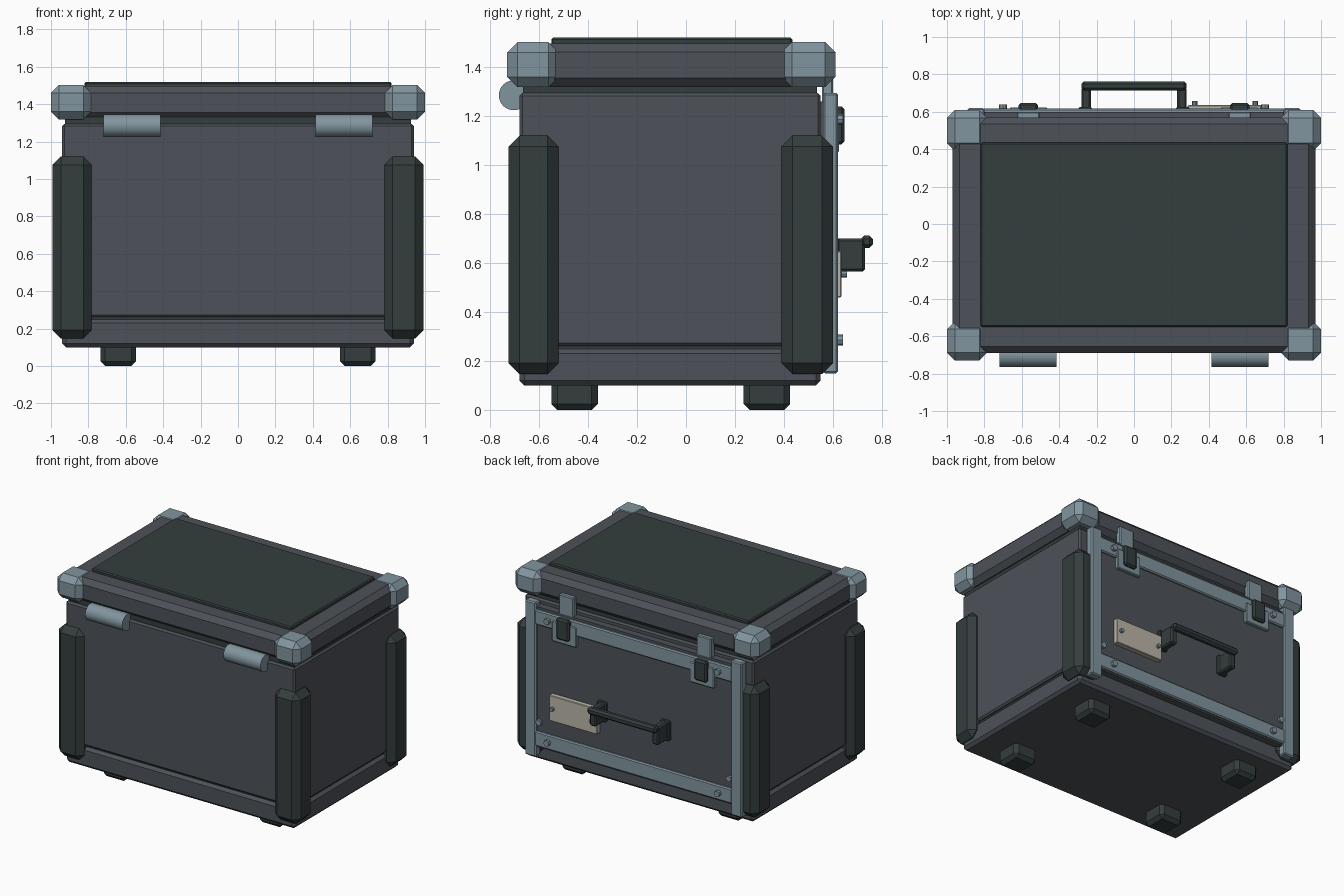
import bpy, bmesh, math
from mathutils import Matrix, Vector

if "Cube" in bpy.data.objects:
    bpy.data.objects.remove(bpy.data.objects["Cube"])


def mat(name, col):
    m = bpy.data.materials.new(name)
    m.diffuse_color = (*col, 1)
    m.use_nodes = True
    m.node_tree.nodes["Principled BSDF"].inputs["Base Color"].default_value = m.diffuse_color
    return m


SLATE = mat("slate_shell", (0.075, 0.085, 0.1))
DARK = mat("dark_rubber", (0.035, 0.047, 0.047))
STEEL = mat("blue_steel", (0.22, 0.3, 0.345))
CREAM = mat("cream_plate", (0.5, 0.47, 0.4))


def finish(name, bm, m):
    me = bpy.data.meshes.new(name)
    bm.to_mesh(me)
    bm.free()
    me.materials.append(m)
    ob = bpy.data.objects.new(name, me)
    bpy.context.collection.objects.link(ob)
    return ob


def box(name, x, y, z, m, bevel=0.0):
    """Chamfered box from (min, max) ranges."""
    bm = bmesh.new()
    lo, hi = Vector((x[0], y[0], z[0])), Vector((x[1], y[1], z[1]))
    bmesh.ops.create_cube(bm, size=1, matrix=Matrix.Translation((lo + hi) / 2)
                          @ Matrix.Diagonal((*(hi - lo), 1)))
    if bevel:
        bmesh.ops.bevel(bm, geom=bm.edges[:], offset=bevel, segments=1,
                        profile=0.5, affect='EDGES')
    return finish(name, bm, m)


def rod(name, centre, r, length, axis, m, sides):
    bm = bmesh.new()
    rot = Vector((0, 0, 1)).rotation_difference(Vector(axis)).to_matrix().to_4x4()
    bmesh.ops.create_cone(bm, cap_ends=True, segments=sides, radius1=r, radius2=r,
                          depth=length, matrix=Matrix.Translation(centre) @ rot)
    if sides > 12:
        for f in bm.faces:
            f.smooth = len(f.verts) == 4
        for e in bm.edges:
            e.smooth = all(f.smooth for f in e.link_faces)
    return finish(name, bm, m)


def span(s, a, b):
    """Range a..b mirrored to side s."""
    return (a, b) if s > 0 else (-b, -a)


# main shell: base tray, seam, walls, neck and lid
box("base_tray", (-.94, .94), (-.68, .55), (.10, .25), SLATE, .02)
box("base_seam", (-.92, .92), (-.66, .53), (.22, .30), DARK)
box("case_walls", (-.94, .94), (-.68, .55), (.262, 1.295), SLATE, .012)
box("lid_neck", (-.925, .925), (-.665, .535), (1.27, 1.34), DARK)
box("lid", (-.97, .97), (-.69, .57), (1.32, 1.497), SLATE, .036)
box("lid_top_pad", (-.82, .82), (-.55, .435), (1.48, 1.52), DARK, .008)

# corner bumpers, edge guards and feet
for s, side in ((1, "right"), (-1, "left")):
    for end, by, gy, fy in (("front", (-.73, -.52), (-.725, -.52), (-.55, -.36)),
                            ("back", (.39, .61), (.39, .60), (.235, .425))):
        tag = f"{end}_{side}"
        box("lid_corner_" + tag, span(s, .785, 1.0), by, (1.318, 1.502), STEEL, .042)
        box("edge_guard_" + tag, span(s, .782, .992), gy, (.147, 1.12), DARK, .045)
        box("foot_" + tag, span(s, .545, .735), fy, (0, .13), DARK, .025)

# front hinge barrels
for s, side in ((1, "right"), (-1, "left")):
    rod("hinge_" + side, (s * .567, -.703, 1.285), .061, .304, (1, 0, 0), STEEL, 32)

# back panel with its steel frame
box("back_panel", (-.83, .83), (.53, .60), (.22, 1.26), SLATE)
for s, side in ((1, "right"), (-1, "left")):
    box("frame_post_" + side, span(s, .80, .89), (.56, .62), (.15, 1.295), STEEL, .008)
for name, z in (("lower", .286), ("upper", 1.187)):
    box(f"frame_rail_{name}", (-.81, .81), (.56, .617), (z - .055, z + .055), STEEL, .008)

# latches and screws on the back
for s, side in ((1, "right"), (-1, "left")):
    box("latch_keeper_" + side, span(s, .505, .625), (.555, .60), (1.25, 1.40), STEEL, .006)
    box("latch_base_" + side, span(s, .465, .665), (.57, .624), (1.05, 1.20), STEEL, .006)
    box("latch_lever_" + side, span(s, .513, .618), (.60, .647), (1.085, 1.24), DARK, .012)
    for i, (x, y, z) in enumerate(((.70, .63, .286), (.70, .63, 1.187), (.78, .608, .41))):
        rod(f"frame_screw_{side}_{i}", (s * x, y - .01, z), .022, .04, (0, 1, 0), STEEL, 8)

# label plate
box("label_plate", (.287, .68), (.595, .635), (.46, .65), CREAM, .004)
for i, x in enumerate((.325, .648)):
    rod(f"plate_screw_{i}", (x, .64, .555), .014, .034, (0, 1, 0), STEEL, 8)

# carrying handle
for s, side in ((1, "right"), (-1, "left")):
    box("handle_foot_" + side, span(s, .222, .298), (.59, .625), (.56, .705), DARK, .008)
    box("handle_arm_" + side, span(s, .23, .282), (.60, .73), (.565, .70), DARK, .01)
box("handle_grip", (-.282, .282), (.713, .763), (.662, .712), DARK, .014)
